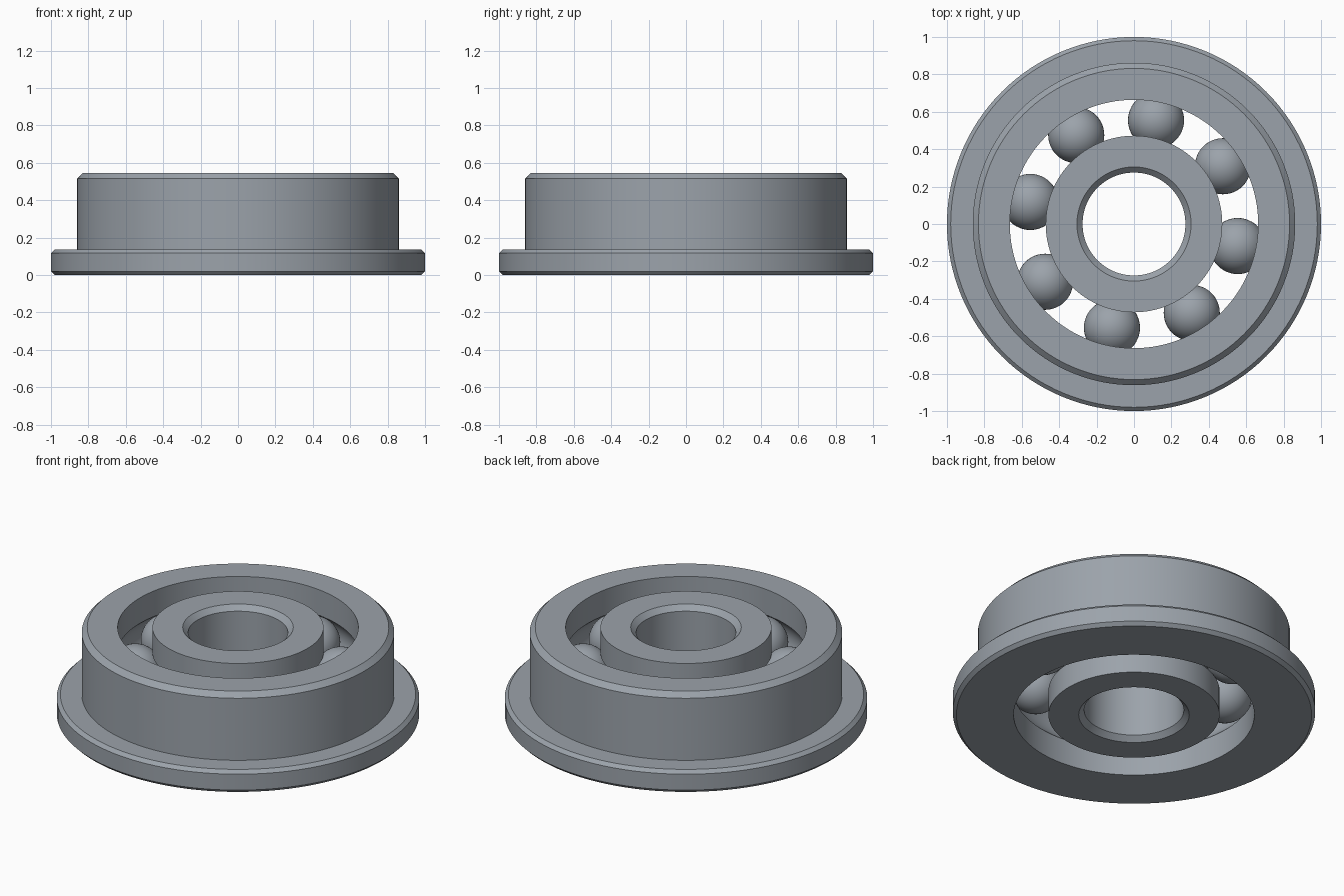
import bpy, bmesh, math

cube = bpy.data.objects.get("Cube")
if cube:
    bpy.data.objects.remove(cube, do_unlink=True)

HEIGHT = 0.545
MID = HEIGHT / 2
PITCH, BALL_R, GROOVE_R = 0.567, 0.15, 0.152
INNER_LIP, OUTER_LIP = 0.472, 0.664
BALLS = 8

steel = bpy.data.materials.new("steel_grey")
steel.use_nodes = True
colour = (0.33, 0.365, 0.405, 1)
steel.diffuse_color = colour
steel.node_tree.nodes["Principled BSDF"].inputs["Base Color"].default_value = colour


def finish(obj):
    obj.data.materials.append(steel)
    bpy.ops.object.select_all(action='DESELECT')
    obj.select_set(True)
    bpy.context.view_layer.objects.active = obj
    bpy.ops.object.shade_smooth_by_angle(angle=math.radians(30))


def lathe(name, profile, segments=128):
    """Revolve a closed (radius, height) profile around the z axis."""
    bm = bmesh.new()
    verts = [bm.verts.new((r, 0, z)) for r, z in profile]
    edges = [bm.edges.new((v, verts[i - 1])) for i, v in enumerate(verts)]
    bmesh.ops.spin(bm, geom=verts + edges, cent=(0, 0, 0), axis=(0, 0, 1),
                   angle=math.tau, steps=segments, use_merge=True)
    bmesh.ops.remove_doubles(bm, verts=bm.verts, dist=1e-5)
    bmesh.ops.recalc_face_normals(bm, faces=bm.faces)
    mesh = bpy.data.meshes.new(name)
    bm.to_mesh(mesh)
    bm.free()
    obj = bpy.data.objects.new(name, mesh)
    bpy.context.collection.objects.link(obj)
    finish(obj)


def groove(lip, side, steps=16):
    """Ball track arc cut into a ring wall, listed from bottom to top."""
    half = math.acos(abs(lip - PITCH) / GROOVE_R)
    angles = [half * (2 * i / steps - 1) for i in range(steps + 1)]
    return [(PITCH + side * GROOVE_R * math.cos(a), MID + GROOVE_R * math.sin(a))
            for a in angles]


# Outer ring with flange, chamfers and ball track
body, flange, flange_top, c, fc = 0.862, 1.0, 0.137, 0.03, 0.02
lathe("outer_ring", [
    (OUTER_LIP, 0), (flange - fc, 0), (flange, fc), (flange, flange_top - fc),
    (flange - fc, flange_top), (body, flange_top), (body, HEIGHT - c),
    (body - c, HEIGHT), (OUTER_LIP, HEIGHT)] + groove(OUTER_LIP, 1)[::-1])

# Inner ring with chamfered bore and ball track
bore = 0.275
lathe("inner_ring", [
    (INNER_LIP, HEIGHT), (bore + c, HEIGHT), (bore, HEIGHT - c),
    (bore, c), (bore + c, 0), (INNER_LIP, 0)] + groove(INNER_LIP, -1))

# Balls spaced evenly around the track
for i in range(BALLS):
    a = math.radians(-12) + math.tau * i / BALLS
    bpy.ops.mesh.primitive_uv_sphere_add(
        segments=48, ring_count=24, radius=BALL_R,
        location=(PITCH * math.cos(a), PITCH * math.sin(a), MID))
    ball = bpy.context.object
    ball.name = f"ball_{i + 1}"
    finish(ball)
